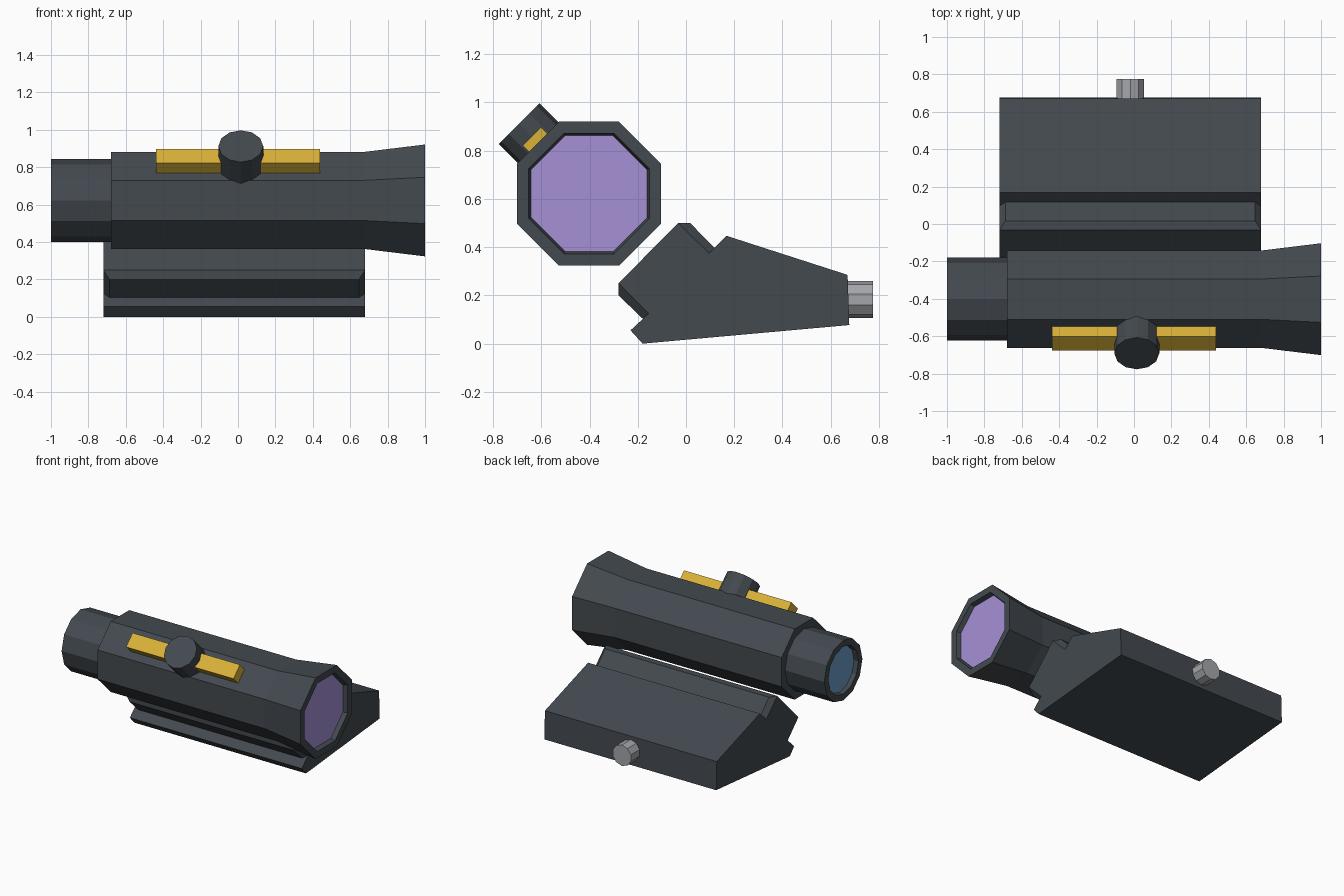
import bpy, bmesh
from math import cos, sin, pi
from mathutils import Matrix, Vector

cube = bpy.data.objects.get("Cube")
if cube:
    bpy.data.objects.remove(cube)


def material(name, rgb):
    m = bpy.data.materials.new(name)
    m.use_nodes = True
    m.diffuse_color = (*rgb, 1)
    m.node_tree.nodes["Principled BSDF"].inputs["Base Color"].default_value = (*rgb, 1)
    return m


DARK = material("dark_grey", (0.056, 0.067, 0.078))
GOLD = material("gold", (0.70, 0.44, 0.04))
STEEL = material("steel_grey", (0.37, 0.38, 0.40))
PURPLE = material("purple_glass", (0.38, 0.28, 0.67))
BLUE = material("blue_glass", (0.15, 0.34, 0.58))


def finish(name, bm, mat, matrix=Matrix()):
    bmesh.ops.recalc_face_normals(bm, faces=bm.faces)
    me = bpy.data.meshes.new(name)
    bm.to_mesh(me)
    bm.free()
    me.transform(matrix)
    me.materials.append(mat)
    ob = bpy.data.objects.new(name, me)
    bpy.context.collection.objects.link(ob)
    return ob


def lathe(name, profile, sides, mat, matrix, phase=0.0):
    """Faceted solid from (height, radius) rings, capped at both ends."""
    bm = bmesh.new()
    rings = []
    for h, r in profile:
        angles = [phase + 2 * pi * i / sides for i in range(sides)]
        rings.append([bm.verts.new((r * cos(a), r * sin(a), h)) for a in angles])
    for a, b in zip(rings, rings[1:]):
        for i in range(sides):
            j = (i + 1) % sides
            bm.faces.new((a[i], a[j], b[j], b[i]))
    bm.faces.new(rings[0])
    bm.faces.new(rings[-1])
    return finish(name, bm, mat, matrix)


def loft(name, near, far, mat):
    """Solid between two matching outlines of 3D points."""
    bm = bmesh.new()
    a = [bm.verts.new(p) for p in near]
    b = [bm.verts.new(p) for p in far]
    for i in range(len(a)):
        j = (i + 1) % len(a)
        bm.faces.new((a[i], a[j], b[j], b[i]))
    bm.faces.new(a)
    bm.faces.new(b)
    return finish(name, bm, mat)


# Tube axis, and the tilted axis of the controls on its upper front facet
centre = Vector((0, -0.402, 0.622))
along_x = Matrix.Translation(centre) @ Matrix.Rotation(pi / 2, 4, 'Y')
tilted = Matrix.Translation(centre) @ Matrix.Rotation(pi / 4, 4, 'X')
octa = 1 / cos(pi / 8)

# Octagonal tube with flared, recessed front end
tube = [(-0.68, 0.26), (0.68, 0.26), (1.0, 0.299), (1.0, 0.25), (0.965, 0.24)]
lathe("tube", [(x, r * octa) for x, r in tube], 8, DARK, along_x, pi / 8)
lathe("front_lens", [(0.96, 0.24 * octa), (0.968, 0.24 * octa)], 8, PURPLE, along_x, pi / 8)

# Round eyepiece with recessed rear lens
lathe("eyepiece", [(-0.66, 0.222), (-1.0, 0.222), (-1.0, 0.175), (-0.965, 0.17)], 12, DARK, along_x)
lathe("rear_lens", [(-0.96, 0.17), (-0.968, 0.17)], 12, BLUE, along_x)

# Adjustment dial and gold bar
lathe("dial", [(0.24, 0.12), (0.41, 0.12)], 12, DARK,
      tilted @ Matrix.Translation((0.015, 0, 0)))
bm = bmesh.new()
bmesh.ops.create_cube(bm, size=1)
finish("gold_bar", bm, GOLD,
       tilted @ Matrix.Translation((0, 0, 0.293)) @ Matrix.Diagonal((0.875, 0.106, 0.086, 1)))

# Wedge-shaped mount
LEFT, RIGHT, INSET = 0.68, -0.72, 0.033
outline = [(-0.28, 0.25), (-0.155, 0.125), (-0.23, 0.055), (-0.18, 0), (0.677, 0.077),
           (0.67, 0.285), (0.168, 0.447), (0.095, 0.375), (-0.033, 0.5)]
loft("mount", [(RIGHT, *p) for p in outline], [(LEFT, *p) for p in outline], DARK)


# Chamfered rail lips on both sides of the mount
def rail_lip(name, base, lip):
    def end(x, inset):
        (b0, b1), (l0, l1) = base, lip
        return [(x, *b0), (x, *b1), (x + inset, *l1), (x + inset, *l0)]
    loft(name, end(RIGHT, INSET), end(LEFT, -INSET), DARK)


rail_lip("lower_rail_lip", [(-0.28, 0.25), (-0.155, 0.125)], [(-0.28, 0.2), (-0.178, 0.102)])
rail_lip("upper_rail_lip", [(-0.033, 0.5), (0.095, 0.375)], [(0.017, 0.5), (0.118, 0.398)])

# Clamp knob on the back
lathe("clamp_knob", [(0.66, 0.077), (0.775, 0.077)], 10, STEEL,
      Matrix.Translation((-0.02, 0, 0.183)) @ Matrix.Rotation(-pi / 2, 4, 'X'), pi / 2)
